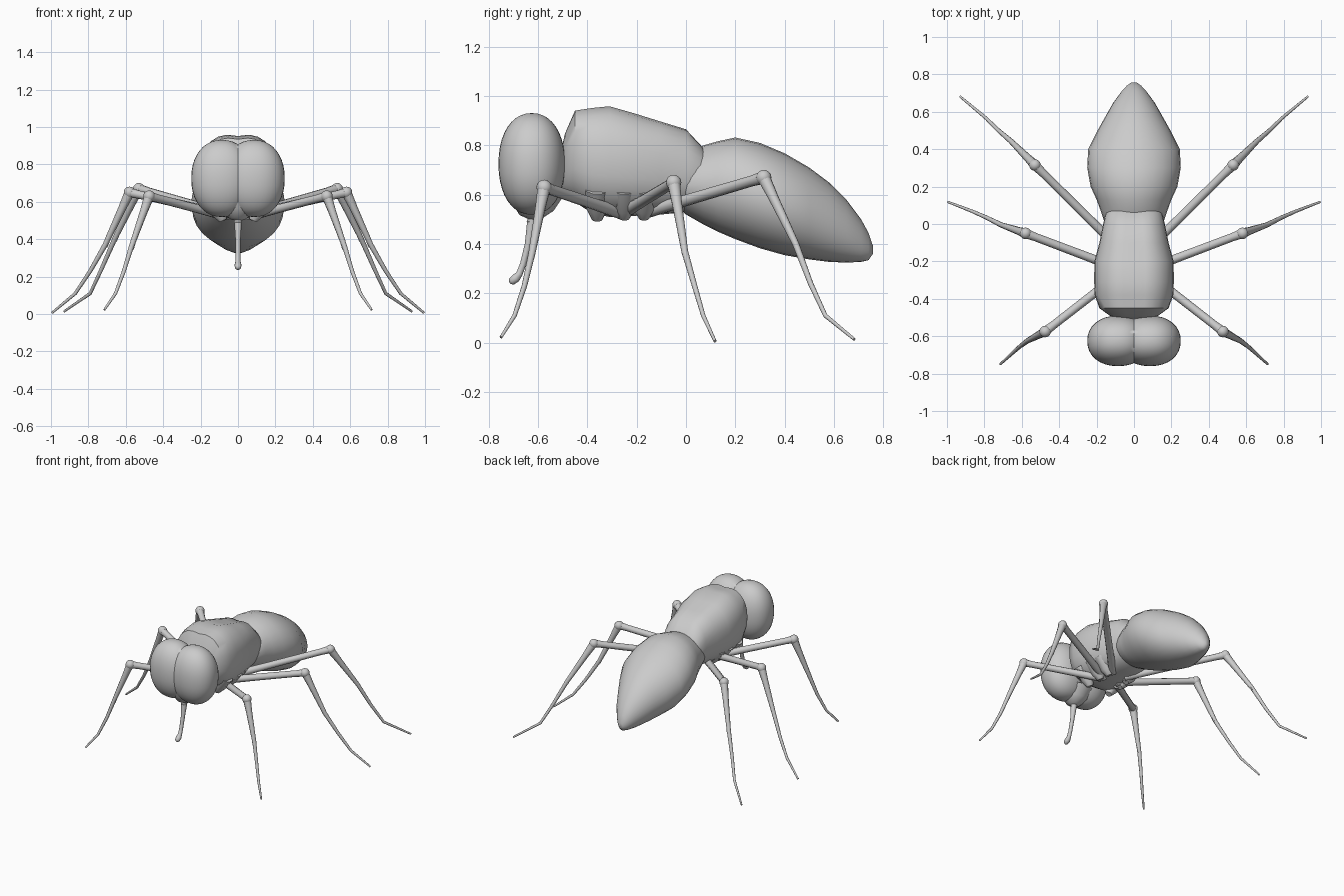
import bpy, bmesh, math
from mathutils import Vector

if "Cube" in bpy.data.objects:
    bpy.data.objects.remove(bpy.data.objects["Cube"])


def finish(bm, name, mirror=False, angle=45):
    bmesh.ops.recalc_face_normals(bm, faces=bm.faces[:])
    me = bpy.data.meshes.new(name)
    bm.to_mesh(me)
    bm.free()
    ob = bpy.data.objects.new(name, me)
    bpy.context.collection.objects.link(ob)
    bpy.ops.object.select_all(action='DESELECT')
    ob.select_set(True)
    bpy.context.view_layer.objects.active = ob
    bpy.ops.object.shade_smooth_by_angle(angle=math.radians(angle))
    if mirror:
        ob.modifiers.new("Mirror", 'MIRROR')
    return ob


def skin(bm, rings):
    loops = [[bm.verts.new(p) for p in r] for r in rings]
    n = len(loops[0])
    for a, b in zip(loops, loops[1:]):
        for i in range(n):
            j = (i + 1) % n
            bm.faces.new((a[i], a[j], b[j], b[i]))
    bm.faces.new(loops[0][::-1])
    bm.faces.new(loops[-1])


def body(name, stations, power=2.0, groove=0.0, n=28):
    # stations: y, bottom z, top z, half width
    rings = []
    for y, lo, hi, w in stations:
        ring = []
        for i in range(n):
            t = 2 * math.pi * i / n
            c, s = math.cos(t), math.sin(t)
            x = w * math.copysign(abs(c) ** (2 / power), c)
            z = (lo + hi) / 2 + (hi - lo) / 2 * math.copysign(abs(s) ** (2 / power), s)
            if s > 0:
                z -= groove * max(0, 1 - abs(x) / 0.08)
            ring.append((x, y, z))
        rings.append(ring)
    bm = bmesh.new()
    skin(bm, rings)
    return finish(bm, name)


def tube(bm, path, n=10):
    # path: list of (point, radius)
    pts = [Vector(p) for p, r in path]
    rings = []
    for i, (p, r) in enumerate(path):
        a, b = pts[max(i - 1, 0)], pts[min(i + 1, len(pts) - 1)]
        q = (b - a).to_track_quat('Z', 'Y')
        rings.append([pts[i] + q @ Vector((r * math.cos(2 * math.pi * k / n),
                                           r * math.sin(2 * math.pi * k / n), 0))
                      for k in range(n)])
    skin(bm, rings)


def ball(bm, centre, radii, power=1.0, u=16, v=10):
    vs = bmesh.ops.create_uvsphere(bm, u_segments=u, v_segments=v, radius=1)['verts']
    for vert in vs:
        vert.co = [c + r * math.copysign(abs(k) ** power, k)
                   for c, r, k in zip(centre, radii, vert.co)]


# Thorax and abdomen
body("thorax", [(-0.505, 0.62, 0.80, 0.08), (-0.49, 0.60, 0.86, 0.13),
                (-0.45, 0.57, 0.95, 0.185), (-0.38, 0.525, 0.96, 0.21),
                (-0.31, 0.51, 0.967, 0.213), (-0.2, 0.515, 0.935, 0.212),
                (-0.1, 0.52, 0.905, 0.185), (0.0, 0.53, 0.875, 0.165),
                (0.06, 0.56, 0.81, 0.15), (0.11, 0.60, 0.74, 0.11)], 2.4, 0.015)
body("abdomen", [(-0.06, 0.57, 0.70, 0.11), (0.0, 0.52, 0.76, 0.155),
                 (0.07, 0.48, 0.80, 0.178), (0.13, 0.45, 0.817, 0.20),
                 (0.2, 0.42, 0.832, 0.232), (0.3, 0.383, 0.81, 0.25),
                 (0.4, 0.355, 0.768, 0.245), (0.5, 0.338, 0.71, 0.195),
                 (0.58, 0.328, 0.65, 0.15), (0.65, 0.325, 0.58, 0.11),
                 (0.71, 0.328, 0.50, 0.066), (0.74, 0.335, 0.445, 0.038),
                 (0.757, 0.36, 0.395, 0.014)])

# Head: two merged eye lobes, snout and neck
bm = bmesh.new()
ball(bm, (0.085, -0.625, 0.725), (0.165, 0.135, 0.206), 0.92, 32, 20)
finish(bm, "eye_lobe", mirror=True, angle=60)

bm = bmesh.new()
tube(bm, [((0, -0.61, 0.62), 0.12), ((0, -0.62, 0.55), 0.085),
          ((0, -0.63, 0.51), 0.045), ((0, -0.63, 0.49), 0.02)], 16)
finish(bm, "snout", angle=60)

bm = bmesh.new()
tube(bm, [((0, -0.58, 0.70), 0.07), ((0, -0.46, 0.71), 0.07)], 16)
finish(bm, "neck")

# Proboscis with swollen tip
bm = bmesh.new()
tube(bm, [((0, -0.62, 0.52), 0.022), ((0, -0.64, 0.40), 0.014),
          ((0, -0.66, 0.32), 0.013), ((0, -0.675, 0.28), 0.014),
          ((0, -0.69, 0.262), 0.019), ((0, -0.707, 0.248), 0.016),
          ((0, -0.714, 0.243), 0.006)])
finish(bm, "proboscis", angle=60)

# Legs: hip, knee, tibia end, two tarsus bends, foot
legs = {
    "front_leg": [(0.07, -0.26, 0.525), (0.475, -0.575, 0.63), (0.57, -0.625, 0.36),
                  (0.61, -0.655, 0.23), (0.655, -0.695, 0.11), (0.715, -0.75, 0.022)],
    "middle_leg": [(0.05, -0.25, 0.53), (0.58, -0.05, 0.65), (0.71, -0.005, 0.37),
                   (0.79, 0.035, 0.23), (0.87, 0.07, 0.11), (0.995, 0.118, 0.006)],
    "hind_leg": [(0.05, -0.16, 0.53), (0.53, 0.315, 0.67), (0.66, 0.445, 0.40),
                 (0.73, 0.505, 0.24), (0.79, 0.565, 0.11), (0.93, 0.682, 0.014)],
}
for name, pts in legs.items():
    hip, knee, shin, t1, t2, foot = [Vector(p) for p in pts]
    bm = bmesh.new()
    tube(bm, [(hip, 0.026), (hip.lerp(knee, 0.4), 0.023), (hip.lerp(knee, 0.9), 0.022),
              (knee, 0.026)])
    ball(bm, knee, (0.031, 0.031, 0.031))
    tube(bm, [(knee, 0.027), (knee.lerp(shin, 0.3), 0.021), (shin, 0.014),
              (t1, 0.011), (t2, 0.009), (foot, 0.006)])
    # Spur at the end of the tibia
    end = shin + (shin - knee) * 0.05 + Vector((-0.014, 0, 0))
    tube(bm, [(shin.lerp(knee, 0.25), 0.012), (end, 0.004)], 6)
    finish(bm, name, mirror=True)

# Hip sockets under the thorax
for i, (x, y, low) in enumerate([(0.10, -0.36, 0.50), (0.10, -0.25, 0.505), (0.09, -0.17, 0.505)]):
    bm = bmesh.new()
    tube(bm, [((x + 0.05, y, 0.63), 0.055), ((x, y, 0.545), 0.045), ((x - 0.02, y, low), 0.022)])
    finish(bm, ["front_hip", "middle_hip", "hind_hip"][i], mirror=True, angle=60)
